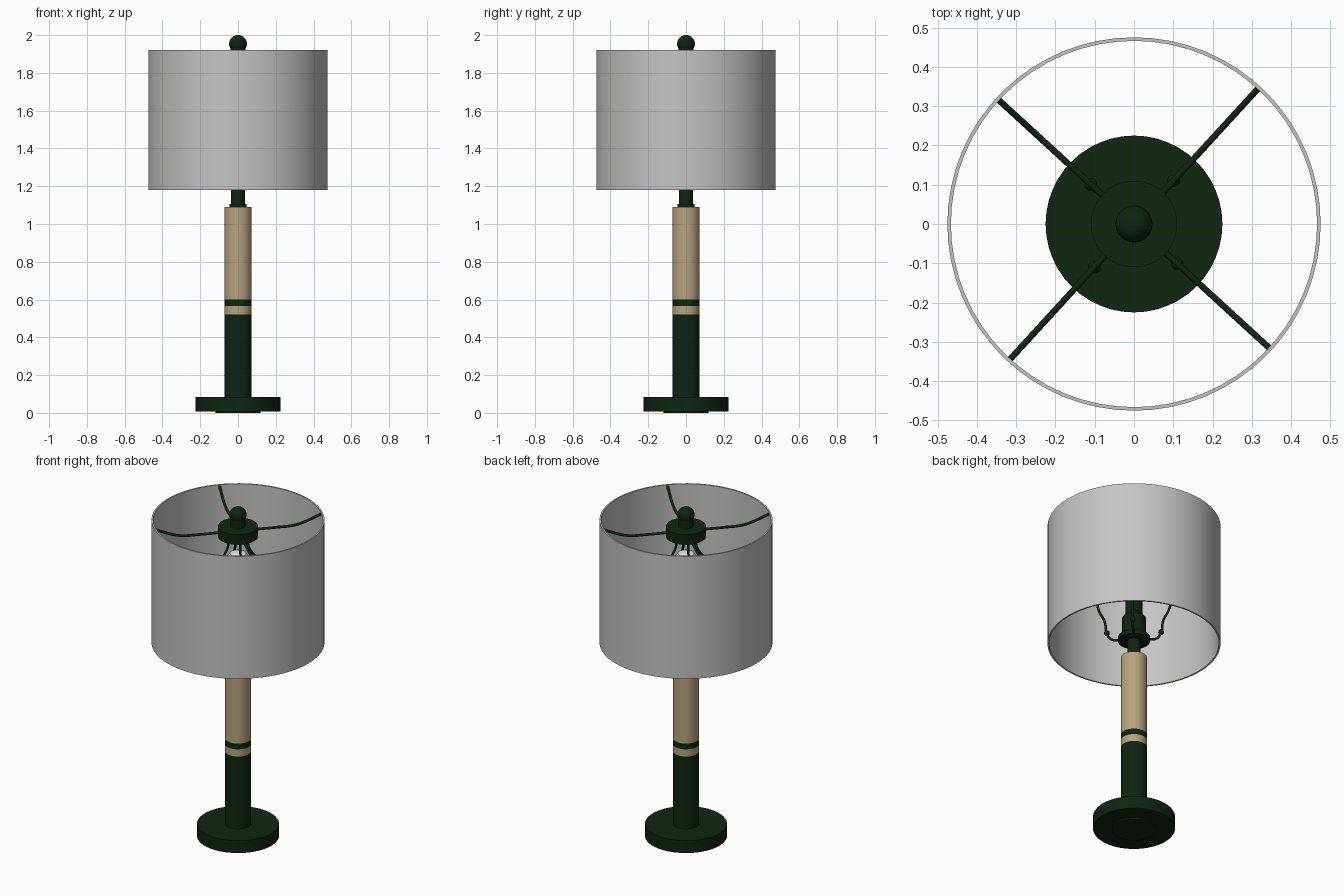
import bpy
import bmesh
from math import cos, sin, pi, radians

if "Cube" in bpy.data.objects:
    bpy.data.objects.remove(bpy.data.objects["Cube"], do_unlink=True)


def material(name, rgb):
    m = bpy.data.materials.new(name)
    m.use_nodes = True
    m.diffuse_color = (*rgb, 1)
    m.node_tree.nodes["Principled BSDF"].inputs["Base Color"].default_value = (*rgb, 1)
    return m


GREEN = material("dark green metal", (0.005, 0.019, 0.006))
TAN = material("tan wood", (0.48, 0.37, 0.21))
FABRIC = material("grey fabric", (0.56, 0.555, 0.55))
WHITE = material("white glass", (0.85, 0.85, 0.85))


def smooth(obj):
    bpy.ops.object.select_all(action="DESELECT")
    obj.select_set(True)
    bpy.context.view_layer.objects.active = obj
    bpy.ops.object.shade_smooth_by_angle(angle=radians(35))


def lathe(name, profile, mat, closed=False, sides=48):
    """Spin a (radius, height) profile around z."""
    bm = bmesh.new()
    verts = [bm.verts.new((r, 0, z)) for r, z in profile]
    edges = [bm.edges.new(pair) for pair in zip(verts, verts[1:])]
    if closed:
        edges.append(bm.edges.new((verts[-1], verts[0])))
    bmesh.ops.spin(bm, geom=verts + edges, cent=(0, 0, 0), axis=(0, 0, 1),
                   angle=2 * pi, steps=sides, use_merge=True)
    bmesh.ops.remove_doubles(bm, verts=bm.verts, dist=1e-5)
    bmesh.ops.recalc_face_normals(bm, faces=bm.faces)
    mesh = bpy.data.meshes.new(name)
    bm.to_mesh(mesh)
    bm.free()
    mesh.materials.append(mat)
    obj = bpy.data.objects.new(name, mesh)
    bpy.context.collection.objects.link(obj)
    smooth(obj)
    return obj


def cylinder(name, radius, z0, z1, mat):
    return lathe(name, [(0, z0), (radius, z0), (radius, z1), (0, z1)], mat)


def rod(name, path, angle, thickness):
    """Round wire along a (radius, height) path, turned to an angle."""
    curve = bpy.data.curves.new(name, "CURVE")
    curve.dimensions = "3D"
    curve.bevel_depth = thickness
    curve.bevel_resolution = 2
    curve.resolution_u = 6
    curve.use_fill_caps = True
    spline = curve.splines.new("BEZIER")
    spline.bezier_points.add(len(path) - 1)
    for point, (r, z) in zip(spline.bezier_points, path):
        point.co = (r * cos(angle), r * sin(angle), z)
        point.handle_left_type = point.handle_right_type = "AUTO"
    curve.materials.append(GREEN)
    obj = bpy.data.objects.new(name, curve)
    bpy.context.collection.objects.link(obj)


# Base and banded column
cylinder("base_foot", 0.12, 0, 0.02, GREEN)
cylinder("base", 0.225, 0.008, 0.083, GREEN)
cylinder("lower_column", 0.072, 0.08, 0.522, GREEN)
cylinder("tan_band", 0.072, 0.522, 0.565, TAN)
cylinder("green_band", 0.072, 0.565, 0.6, GREEN)
cylinder("upper_column", 0.072, 0.6, 1.09, TAN)

# Neck, saddle plate and socket
cylinder("neck_collar", 0.046, 1.085, 1.107, GREEN)
cylinder("neck", 0.036, 1.1, 1.21, GREEN)
cylinder("saddle_plate", 0.088, 1.195, 1.22, GREEN)
lathe("socket", [(0, 1.215), (0.05, 1.215), (0.065, 1.25), (0.065, 1.34),
                 (0.047, 1.365), (0.047, 1.46), (0, 1.46)], GREEN)
lathe("bulb", [(0, 1.45), (0.04, 1.45), (0.045, 1.5), (0.07, 1.57), (0.08, 1.63),
               (0.07, 1.685), (0.045, 1.72), (0, 1.735)], WHITE)

# Four shade arms and harp legs with knobs
for i in range(4):
    angle = radians(47.5 + 90 * i)
    rod(f"shade_arm_{i + 1}", [(0.09, 1.855), (0.22, 1.855), (0.33, 1.86), (0.468, 1.91)],
        angle, 0.008)
    rod(f"harp_leg_{i + 1}", [(0.07, 1.205), (0.125, 1.21), (0.15, 1.25), (0.16, 1.32),
                              (0.195, 1.4), (0.2, 1.5), (0.15, 1.63), (0.065, 1.74),
                              (0.05, 1.83)], angle, 0.007)
    bpy.ops.mesh.primitive_uv_sphere_add(segments=16, ring_count=8, radius=0.016,
                                         location=(0.149 * cos(angle), 0.149 * sin(angle), 1.25))
    knob = bpy.context.object
    knob.name = f"harp_knob_{i + 1}"
    knob.data.materials.append(GREEN)
    smooth(knob)

# Hub and finial
cylinder("hub", 0.11, 1.822, 1.884, GREEN)
cylinder("finial_stem", 0.04, 1.88, 1.935, GREEN)
bpy.ops.mesh.primitive_uv_sphere_add(segments=32, ring_count=16, radius=0.047,
                                     location=(0, 0, 1.953))
finial = bpy.context.object
finial.name = "finial"
finial.data.materials.append(GREEN)
smooth(finial)

# Open drum shade
lathe("shade", [(0.475, 1.18), (0.475, 1.922), (0.466, 1.922), (0.466, 1.18)],
      FABRIC, closed=True, sides=64)
